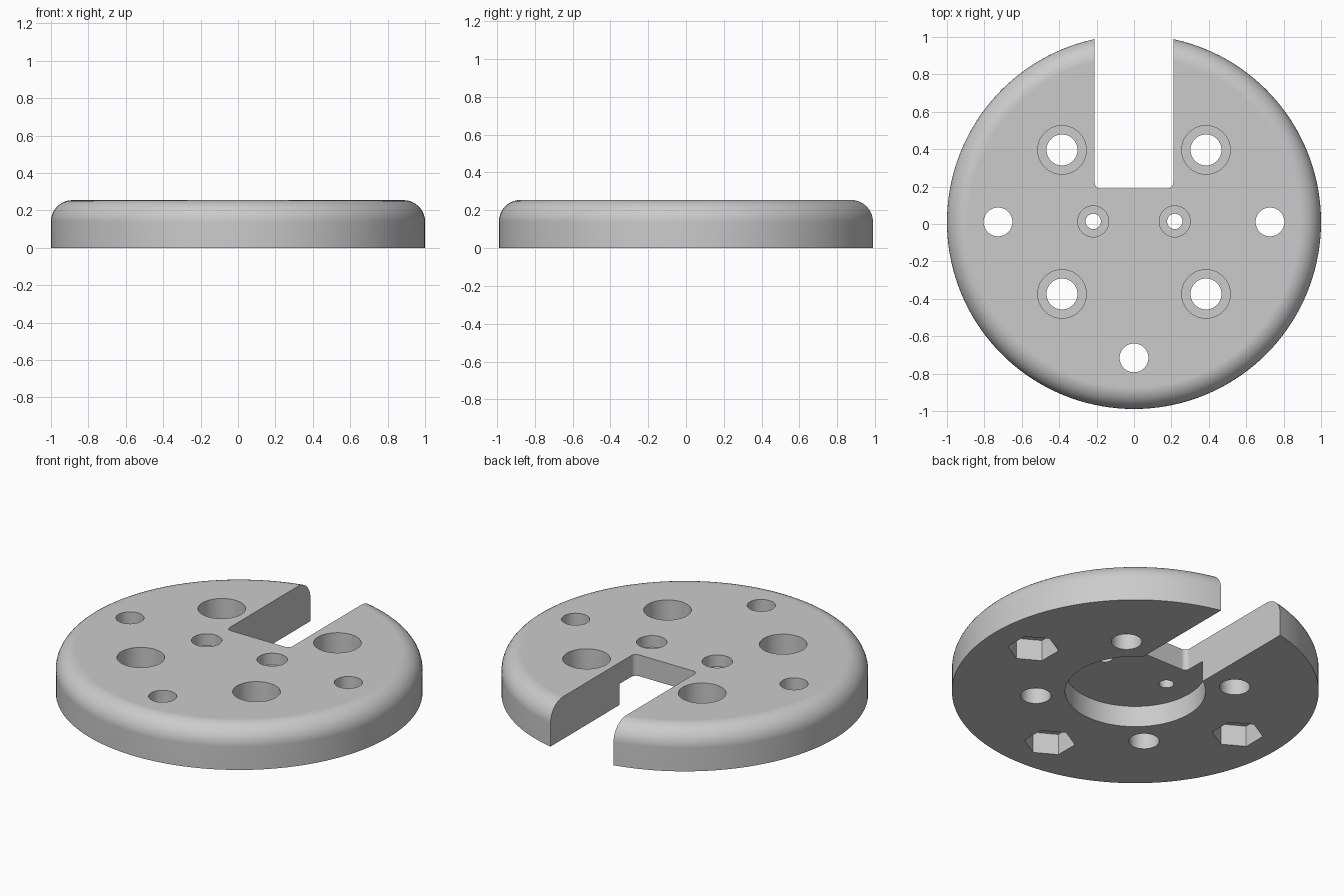
import bpy, bmesh, math
from mathutils import Matrix, Vector

if "Cube" in bpy.data.objects:
    bpy.data.objects.remove(bpy.data.objects["Cube"], do_unlink=True)

HEIGHT = 0.255
CY = 0.011          # disc axis, shifted because the slot trims the back
OVER = 0.05         # cutter overshoot


def make_object(name, bm):
    mesh = bpy.data.meshes.new(name)
    bm.to_mesh(mesh)
    bm.free()
    obj = bpy.data.objects.new(name, mesh)
    bpy.context.collection.objects.link(obj)
    return obj


def prism(bm, x, y, radius, z0, z1, sides=48, turn=0.0):
    place = Matrix.Translation((x, y, (z0 + z1) / 2)) @ Matrix.Rotation(turn, 4, "Z")
    bmesh.ops.create_cone(bm, cap_ends=True, segments=sides, radius1=radius,
                          radius2=radius, depth=z1 - z0, matrix=place)


cutters = []


def cutter(name, *args, **kw):
    bm = bmesh.new()
    prism(bm, *args, **kw)
    cutters.append(make_object(name, bm))


# Disc with a rounded top rim
bm = bmesh.new()
prism(bm, 0, CY, 1.0, 0, HEIGHT, sides=144)
rim = [e for e in bm.edges if all(v.co.z > HEIGHT - 0.001 for v in e.verts)]
bmesh.ops.bevel(bm, geom=rim, offset=0.115, segments=10, profile=0.5, affect="EDGES")
disc = make_object("slotted_disc", bm)

# Slot open to the back, with rounded inner corners
bm = bmesh.new()
size = Matrix.Diagonal((0.42, 1.0, 1.0, 1.0))
bmesh.ops.create_cube(bm, size=1, matrix=Matrix.Translation((0, 0.69, 0)) @ size)
corners = [e for e in bm.edges if all(v.co.y < 0.2 for v in e.verts)
           and abs(e.verts[0].co.z - e.verts[1].co.z) > 0.5]
bmesh.ops.bevel(bm, geom=corners, offset=0.03, segments=6, profile=0.5, affect="EDGES")
cutters.append(make_object("slot_cutter", bm))

# Round recess in the underside
cutter("recess_cutter", 0, CY, 0.383, -OVER, 0.127, sides=96)

# Four counterbored bolt holes
for sx in (-1, 1):
    for sy in (-1, 1):
        x, y = sx * 0.385, CY + sy * 0.385
        cutter("bolt_hole_cutter", x, y, 0.083, -OVER, HEIGHT + OVER)
        cutter("bolt_head_cutter", x, y, 0.13, HEIGHT - 0.16, HEIGHT + OVER)

# Two small counterbored holes beside the slot
for sx in (-1, 1):
    x, y = sx * 0.218, CY + 0.003
    cutter("screw_hole_cutter", x, y, 0.041, -OVER, HEIGHT + OVER)
    cutter("screw_head_cutter", x, y, 0.083, HEIGHT - 0.07, HEIGHT + OVER)

# Three plain holes with hexagonal nut pockets underneath
for x, y in ((-0.727, CY), (0.727, CY), (0, CY - 0.727)):
    cutter("nut_hole_cutter", x, y, 0.077, -OVER, HEIGHT + OVER)
    cutter("nut_pocket_cutter", x, y, 0.14, -OVER, 0.127, sides=6, turn=0)

# Nut pockets have corners pointing front and back
for obj in cutters:
    if obj.name.startswith("nut_pocket"):
        pts = [v.co for v in obj.data.vertices]
        mid = sum(pts, Vector()) / len(pts)
        tip = max(pts, key=lambda p: p.y) - mid
        turn = math.pi / 2 - math.atan2(tip.y, tip.x)
        spin = Matrix.Translation(mid) @ Matrix.Rotation(turn, 4, "Z") @ Matrix.Translation(-mid)
        obj.data.transform(spin)

# Cut everything out, then discard the cutters
for obj in cutters:
    obj.hide_render = True
    mod = disc.modifiers.new(obj.name, "BOOLEAN")
    mod.operation = "DIFFERENCE"
    mod.solver = "EXACT"
    mod.object = obj
bpy.context.view_layer.update()
graph = bpy.context.evaluated_depsgraph_get()
result = bpy.data.meshes.new_from_object(disc.evaluated_get(graph))
disc.modifiers.clear()
disc.data = result
result.name = "slotted_disc"
for obj in cutters:
    bpy.data.objects.remove(obj, do_unlink=True)

# Single grey material
grey = bpy.data.materials.new("light_grey")
grey.use_nodes = True
colour = (0.6, 0.6, 0.6, 1.0)
grey.diffuse_color = colour
grey.node_tree.nodes["Principled BSDF"].inputs["Base Color"].default_value = colour
result.materials.clear()
result.materials.append(grey)

# Smooth round walls, crisp edges, flat top
bpy.ops.object.select_all(action="DESELECT")
disc.select_set(True)
bpy.context.view_layer.objects.active = disc
bpy.ops.object.shade_smooth_by_angle(angle=math.radians(30))
weighted = disc.modifiers.new("even_shading", "WEIGHTED_NORMAL")
weighted.keep_sharp = True
